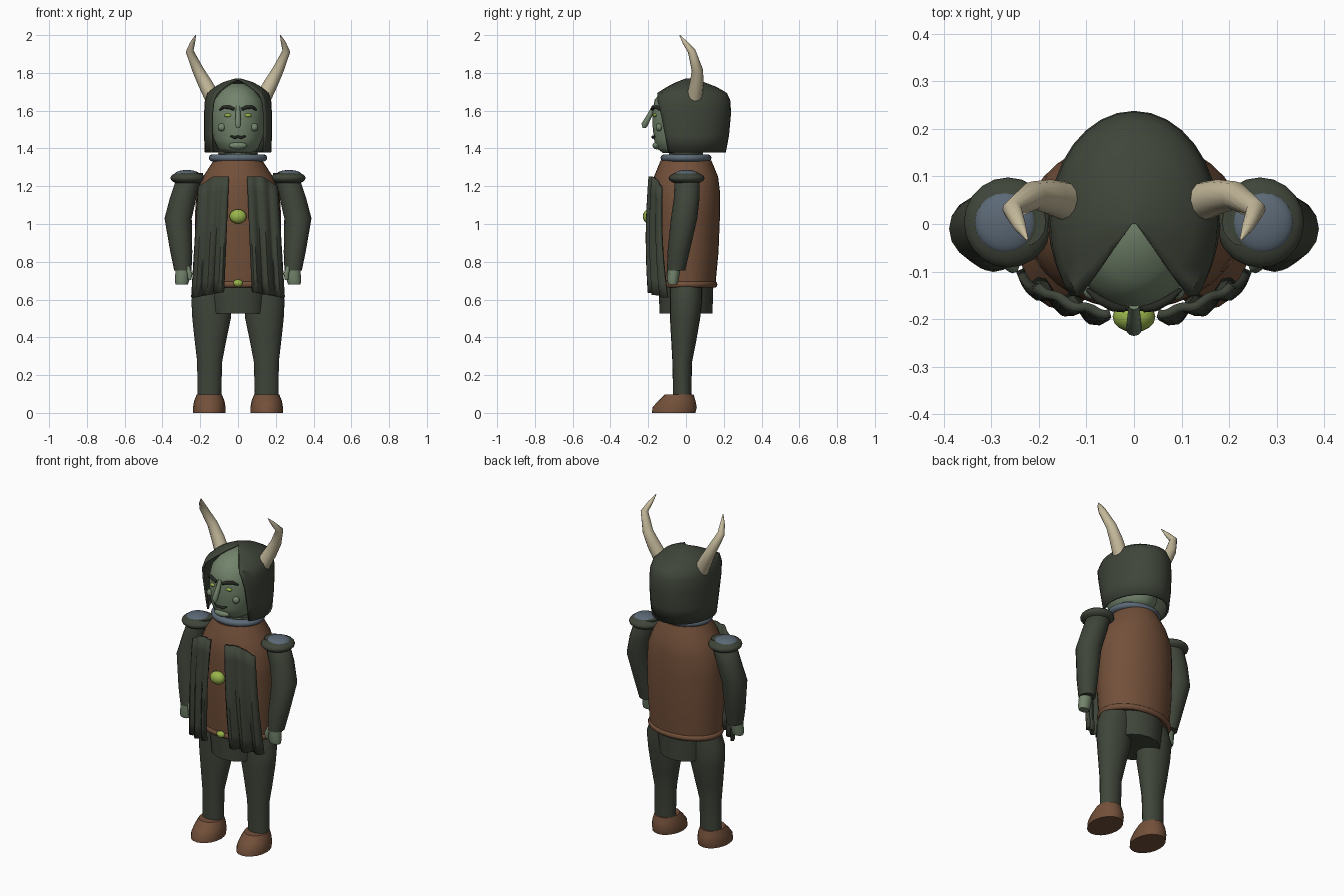
import bpy, bmesh, math
from mathutils import Vector


def material(name, rgb):
    m = bpy.data.materials.new(name)
    m.diffuse_color = (*rgb, 1)
    return m


CLOTH = material("dark green cloth", (0.05, 0.06, 0.042))
LEATHER = material("brown leather", (0.17, 0.08, 0.042))
STEEL = material("blue grey steel", (0.105, 0.14, 0.18))
SKIN = material("green skin", (0.17, 0.23, 0.15))
BONE = material("pale horn", (0.56, 0.49, 0.33))
LIME = material("yellow green", (0.32, 0.46, 0.07))
BLACK = material("dark brow", (0.02, 0.024, 0.017))


def finish(name, bm, mat, angle=40):
    bmesh.ops.recalc_face_normals(bm, faces=bm.faces)
    me = bpy.data.meshes.new(name)
    bm.to_mesh(me)
    bm.free()
    me.materials.append(mat)
    ob = bpy.data.objects.new(name, me)
    bpy.context.collection.objects.link(ob)
    bpy.ops.object.select_all(action='DESELECT')
    ob.select_set(True)
    bpy.context.view_layer.objects.active = ob
    bpy.ops.object.shade_smooth_by_angle(angle=math.radians(angle))
    return ob


def bridge(bm, rows, closed):
    for a, b in zip(rows, rows[1:]):
        n = len(a)
        for i in range(n if closed else n - 1):
            j = (i + 1) % n
            bm.faces.new((a[i], a[j], b[j], b[i]))


def loft(name, rings, mat, n=20):
    """Stack of horizontal ellipses: (cx, cy, z, rx, ry)."""
    bm = bmesh.new()
    rows = [[bm.verts.new((cx + rx * math.cos(k * math.tau / n),
                           cy + ry * math.sin(k * math.tau / n), z)) for k in range(n)]
            for cx, cy, z, rx, ry in rings]
    bridge(bm, rows, True)
    bm.faces.new(rows[0])
    bm.faces.new(rows[-1])
    return finish(name, bm, mat)


def tube(name, path, mat, n=12):
    """Round tube along points (x, y, z, radius)."""
    bm = bmesh.new()
    pts = [Vector(p[:3]) for p in path]
    rows = []
    for i, p in enumerate(pts):
        d = (pts[min(i + 1, len(pts) - 1)] - pts[max(i - 1, 0)]).normalized()
        u = d.cross(Vector((0, 1, 0.01))).normalized()
        v = d.cross(u)
        rows.append([bm.verts.new(p + path[i][3] * (u * math.cos(k * math.tau / n)
                     + v * math.sin(k * math.tau / n))) for k in range(n)])
    bridge(bm, rows, True)
    bm.faces.new(rows[0])
    bm.faces.new(rows[-1])
    return finish(name, bm, mat, 50)


def ball(name, loc, size, mat, seg=16):
    bm = bmesh.new()
    bmesh.ops.create_uvsphere(bm, u_segments=seg, v_segments=seg // 2 + 2, radius=1)
    for v in bm.verts:
        v.co = Vector([v.co[i] * size[i] + loc[i] for i in range(3)])
    return finish(name, bm, mat)


def ring(name, loc, rx, ry, r, rz, mat, n=32, m=10):
    """Elliptical torus lying flat."""
    bm = bmesh.new()
    rows = []
    for i in range(n + 1):
        a = i * math.tau / n
        rows.append([bm.verts.new((loc[0] + (rx + r * math.cos(b)) * math.cos(a),
                                   loc[1] + (ry + r * math.cos(b)) * math.sin(a),
                                   loc[2] + rz * math.sin(b)))
                     for b in [k * math.tau / m for k in range(m)]])
    bridge(bm, rows, True)
    bmesh.ops.remove_doubles(bm, verts=bm.verts, dist=1e-5)
    return finish(name, bm, mat, 60)


def thicken(ob, t):
    s = ob.modifiers.new("thickness", 'SOLIDIFY')
    s.thickness = t
    s.offset = 0


# Body: tunic, belt, skirt, collar, neck
loft("tunic", [(0, 0, 0.67, 0.215, 0.155), (0, 0, 0.85, 0.225, 0.172), (0, 0, 1.05, 0.228, 0.18),
               (0, 0, 1.17, 0.22, 0.18), (0, 0, 1.25, 0.185, 0.17), (0, 0, 1.335, 0.13, 0.135)], LEATHER, 32)
ring("belt", (0, 0, 0.68), 0.212, 0.152, 0.014, 0.017, LEATHER)
loft("skirt", [(0, 0, 0.525, 0.148, 0.14), (0, 0, 0.68, 0.168, 0.145)], CLOTH, 16)
ring("collar", (0, 0, 1.35), 0.132, 0.112, 0.023, 0.02, STEEL)
loft("neck", [(0, 0, 1.32, 0.1, 0.09), (0, 0, 1.45, 0.1, 0.09)], SKIN)
ring("neck_scarf", (0, 0, 1.374), 0.09, 0.075, 0.015, 0.013, CLOTH)
ball("brooch", (0, -0.195, 1.04), (0.045, 0.033, 0.038), LIME)
ball("buckle", (0, -0.165, 0.687), (0.025, 0.018, 0.019), LIME)

# Head and face
loft("head", [(0, -0.02, 1.375, 0.075, 0.1), (0, -0.02, 1.40, 0.108, 0.135), (0, -0.02, 1.45, 0.13, 0.15),
              (0, -0.02, 1.52, 0.14, 0.157), (0, -0.02, 1.6, 0.14, 0.157), (0, -0.02, 1.66, 0.125, 0.145),
              (0, -0.015, 1.71, 0.085, 0.105), (0, 0, 1.745, 0.03, 0.04)], SKIN, 28)
tube("nose", [(0, -0.17, 1.62, 0.011), (0, -0.195, 1.57, 0.014), (0, -0.22, 1.525, 0.017),
              (0, -0.222, 1.508, 0.008)], SKIN)
ball("lower_lip", (0, -0.155, 1.415), (0.048, 0.022, 0.02), SKIN)
tube("mouth", [(-0.04, -0.163, 1.465, 0.004), (-0.018, -0.175, 1.458, 0.008), (0, -0.177, 1.462, 0.006),
               (0.018, -0.175, 1.458, 0.008), (0.04, -0.163, 1.465, 0.004)], BLACK, 8)

# Hood: open-fronted shell; rows are z, side x, back y, front-edge x, front-edge y
bm = bmesh.new()
rows = []
for z, rx, yb, fx, fy in [(1.38, 0.17, 0.205, 0.135, -0.092), (1.47, 0.174, 0.222, 0.138, -0.108),
                          (1.58, 0.174, 0.232, 0.138, -0.13), (1.65, 0.17, 0.23, 0.13, -0.148),
                          (1.69, 0.157, 0.212, 0.113, -0.15), (1.72, 0.122, 0.16, 0.075, -0.1),
                          (1.745, 0.078, 0.095, 0.04, -0.05), (1.765, 0.012, 0.03, 0.004, 0.0)]:
    half = [(rx * math.sin(a), yb * math.cos(a)) for a in [k * math.pi / 16 for k in range(9)]]
    half += [(rx + (fx - rx) * u * u, fy * u) for u in (0.3, 0.6, 0.85, 1)]
    line = [(-x, y) for x, y in half[:0:-1]] + half
    rows.append([bm.verts.new((x, y, z)) for x, y in line])
bridge(bm, rows, False)
bm.faces.new(rows[-1])
thicken(finish("hood", bm, CLOTH), 0.012)

for side, s in (("left", 1), ("right", -1)):
    # Face details
    ball(side + "_eye", (s * 0.052, -0.163, 1.575), (0.021, 0.012, 0.01), LIME, 12)
    ball(side + "_cheek", (s * 0.086, -0.142, 1.512), (0.021, 0.018, 0.021), SKIN, 12)
    tube(side + "_eyebrow", [(s * 0.02, -0.178, 1.607, 0.008), (s * 0.045, -0.174, 1.618, 0.01),
                             (s * 0.075, -0.158, 1.62, 0.009), (s * 0.098, -0.138, 1.604, 0.005)], BLACK, 8)
    # Horn
    tube(side + "_horn", [(s * 0.135, 0.045, 1.67, 0.042), (s * 0.175, 0.057, 1.745, 0.037),
                          (s * 0.212, 0.06, 1.815, 0.03), (s * 0.256, 0.03, 1.915, 0.021),
                          (s * 0.24, -0.005, 1.96, 0.013), (s * 0.224, -0.034, 2.0, 0.002)], BONE)
    # Leg and shoe
    loft(side + "_leg", [(s * 0.152, -0.02, 0.08, 0.063, 0.048), (s * 0.15, -0.02, 0.27, 0.066, 0.052),
                         (s * 0.146, -0.012, 0.38, 0.083, 0.066), (s * 0.14, -0.005, 0.5, 0.102, 0.08),
                         (s * 0.14, 0, 0.6, 0.107, 0.086), (s * 0.12, 0, 0.69, 0.095, 0.085)], CLOTH)
    loft(side + "_shoe", [(s * 0.152, -0.065, 0, 0.086, 0.115), (s * 0.152, -0.06, 0.03, 0.086, 0.117),
                          (s * 0.152, -0.048, 0.065, 0.08, 0.098), (s * 0.152, -0.036, 0.098, 0.066, 0.076)],
         LEATHER)
    # Sleeve, hand, thumb
    loft(side + "_sleeve", [(s * 0.292, -0.052, 0.755, 0.046, 0.048), (s * 0.3, -0.04, 0.85, 0.058, 0.058),
                            (s * 0.317, -0.01, 1.03, 0.072, 0.07), (s * 0.29, 0.004, 1.14, 0.07, 0.068),
                            (s * 0.262, 0.006, 1.23, 0.068, 0.066), (s * 0.23, 0.004, 1.27, 0.045, 0.05)], CLOTH, 16)
    loft(side + "_hand", [(s * 0.298, -0.07, 0.68, 0.033, 0.024), (s * 0.296, -0.07, 0.7, 0.038, 0.031),
                          (s * 0.292, -0.062, 0.77, 0.038, 0.034)], SKIN, 12)
    tube(side + "_thumb", [(s * 0.268, -0.08, 0.77, 0.013), (s * 0.255, -0.09, 0.735, 0.014),
                           (s * 0.257, -0.09, 0.705, 0.009)], SKIN, 8)
    # Shoulder pad with a steel dome
    ball(side + "_shoulder_pad", (s * 0.265, 0.003, 1.243), (0.093, 0.095, 0.036), CLOTH, 20)
    ball(side + "_shoulder_dome", (s * 0.27, 0.003, 1.262), (0.066, 0.066, 0.024), STEEL, 20)
    # Coat front panel, pleats deepening toward the hem
    bm = bmesh.new()
    rows = []
    for j in range(9):
        v = j / 8
        row = []
        for i in range(17):
            u = i / 16
            x = (0.05 + 0.03 * v) * (1 - u) + (0.205 + 0.035 * v) * u
            y = -0.195 * math.sqrt(1 - (x / 0.28) ** 2) + 0.004 - 0.012 * math.sin(v * math.pi)
            y -= (0.004 + 0.013 * v) * math.sin(u * 2.5 * math.tau)
            z = (1.25 - 0.05 * max(0, u - 0.5) * 2) * (1 - v) + (0.64 - 0.03 * u) * v
            row.append(bm.verts.new((s * x, y, z)))
        rows.append(row)
    bridge(bm, rows, False)
    thicken(finish(side + "_coat_panel", bm, CLOTH), 0.018)
